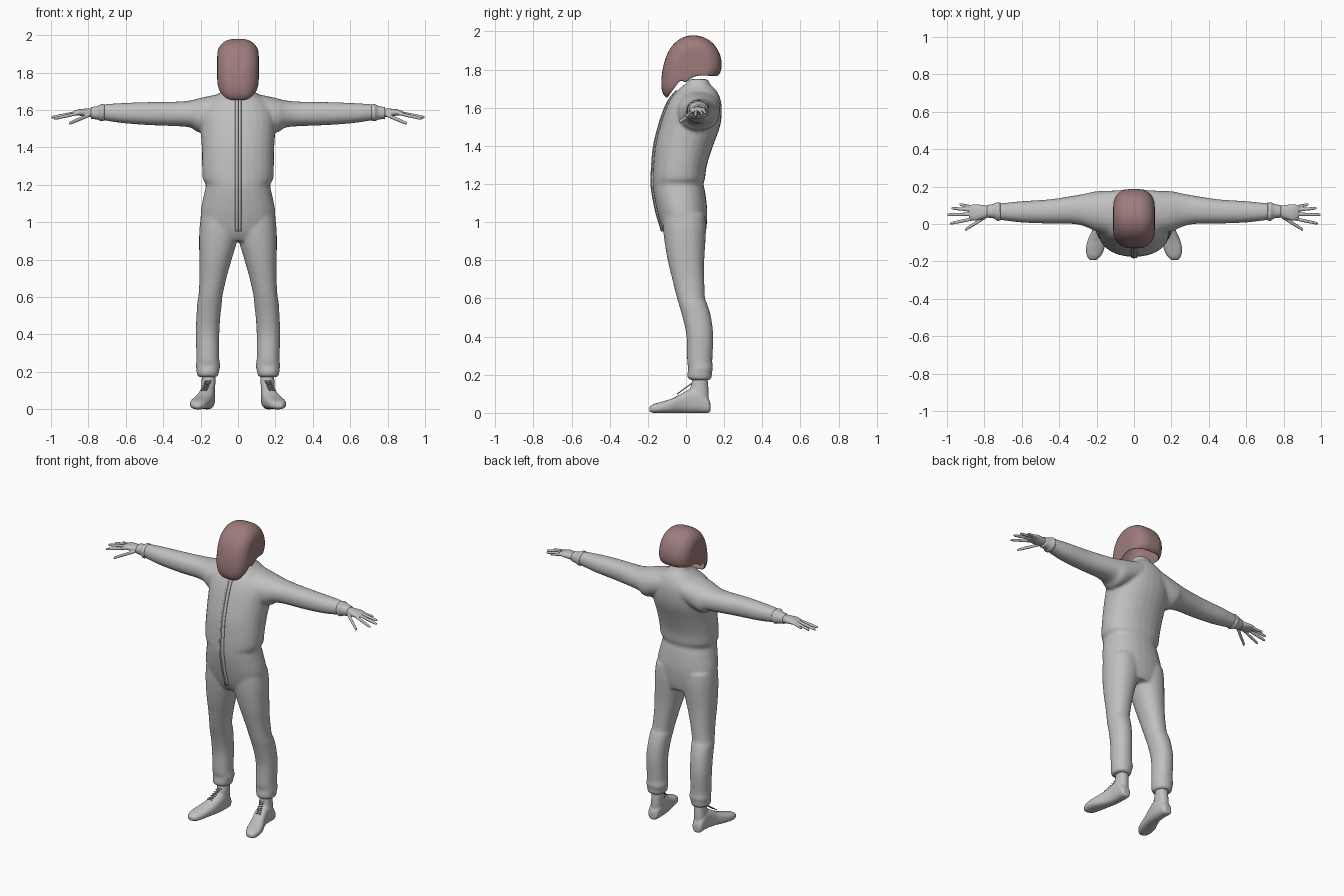
import bpy, bmesh, math
from mathutils import Vector

if "Cube" in bpy.data.objects:
    bpy.data.objects.remove(bpy.data.objects["Cube"])


def material(name, color):
    m = bpy.data.materials.new(name)
    m.use_nodes = True
    m.diffuse_color = color
    m.node_tree.nodes["Principled BSDF"].inputs["Base Color"].default_value = color
    return m


GREY = material("cloth grey", (0.53, 0.53, 0.53, 1))
RED = material("dusty red", (0.34, 0.2, 0.2, 1))


def catmull(p, q, r, s, t):
    return [0.5 * (2*b + (c - a)*t + (2*a - 5*b + 4*c - d)*t*t + (3*b - a - 3*c + d)*t**3)
            for a, b, c, d in zip(p, q, r, s)]


def refine(rings, steps=4):
    """Smoothly interpolate extra cross-sections."""
    out = []
    for i in range(len(rings) - 1):
        ends = [rings[max(i-1, 0)], rings[i], rings[i+1], rings[min(i+2, len(rings)-1)]]
        out += [catmull(*ends, k / steps) for k in range(steps)]
    return out + [rings[-1]]


def loft(bm, rings, axis, side=1, power=2.2, n=28):
    """Rings are (position on axis, min a, max a, min b, max b)."""
    a, b = [i for i in range(3) if i != axis]
    loops = []
    for pos, a0, a1, b0, b1 in refine(rings):
        loop = []
        for k in range(n):
            t = 2 * math.pi * k / n
            c, s = math.cos(t), math.sin(t)
            v = Vector((0, 0, 0))
            v[axis] = pos
            v[a] = (a0+a1)/2 + (a1-a0)/2 * math.copysign(abs(c)**(2/power), c)
            v[b] = (b0+b1)/2 + (b1-b0)/2 * math.copysign(abs(s)**(2/power), s)
            v.x *= side
            loop.append(bm.verts.new(v))
        loops.append(loop)
    for p, q in zip(loops, loops[1:]):
        for k in range(n):
            j = (k + 1) % n
            bm.faces.new((p[k], p[j], q[j], q[k]))
    bm.faces.new(loops[0])
    bm.faces.new(loops[-1])


def finish(bm, name, mat, voxel=None, smooth=4):
    bmesh.ops.recalc_face_normals(bm, faces=bm.faces)
    for f in bm.faces:
        f.smooth = True
    me = bpy.data.meshes.new(name)
    bm.to_mesh(me)
    bm.free()
    me.materials.append(mat)
    ob = bpy.data.objects.new(name, me)
    bpy.context.collection.objects.link(ob)
    if voxel:
        r = ob.modifiers.new("fuse", 'REMESH')
        r.mode = 'VOXEL'
        r.voxel_size = voxel
        r.use_smooth_shade = True
        s = ob.modifiers.new("soften", 'SMOOTH')
        s.factor = 0.5
        s.iterations = smooth
    return ob


# Jumpsuit: torso, sleeves and trouser legs fused into one garment
torso = [(.90, -.15, .15, -.09, .095), (.95, -.19, .19, -.12, .105), (1.05, -.2, .2, -.15, .112),
         (1.15, -.182, .182, -.17, .102), (1.2, -.172, .172, -.175, .092), (1.23, -.188, .188, -.175, .1),
         (1.3, -.192, .192, -.172, .11), (1.4, -.194, .194, -.162, .142), (1.5, -.2, .2, -.138, .178),
         (1.58, -.2, .2, -.112, .188), (1.64, -.17, .17, -.085, .182), (1.69, -.1, .1, -.045, .16),
         (1.72, -.065, .065, -.01, .13), (1.75, -.055, .055, .02, .115)]
sleeve = [(.08, -.06, .18, 1.53, 1.69), (.2, -.04, .175, 1.48, 1.665), (.25, -.018, .165, 1.505, 1.652),
          (.32, 0, .152, 1.513, 1.645), (.45, .002, .132, 1.518, 1.643), (.6, .008, .122, 1.528, 1.638),
          (.7, .02, .112, 1.542, 1.632), (.725, .024, .11, 1.546, 1.628)]
leg = [(.172, .112, .212, .02, .128), (.185, .104, .22, .008, .135), (.21, .1, .222, .008, .136),
       (.235, .094, .226, .012, .142), (.27, .1, .222, .006, .138), (.4, .1, .226, .003, .143),
       (.5, .094, .222, -.018, .132), (.57, .086, .218, -.038, .112), (.6, .084, .212, -.047, .1),
       (.7, .062, .206, -.072, .096), (.8, .034, .207, -.096, .096), (.9, .004, .208, -.113, .102),
       (.97, -.01, .206, -.12, .105), (1.04, 0, .198, -.12, .1)]
bm = bmesh.new()
loft(bm, torso, 2)
for side in (1, -1):
    loft(bm, sleeve, 0, side)
    loft(bm, leg, 2, side)
finish(bm, "jumpsuit", GREY, .009, 6)

# Zip flap down the front, following the chest
flap = [(r[0], -.016, .018, r[3] - .007, r[3] + .03) for r in torso[1:12]]
bm = bmesh.new()
loft(bm, flap, 2, power=6, n=24)
finish(bm, "zip_flap", GREY)
teeth = [(z, -.004, .002, b0 - .004, b1) for z, a0, a1, b0, b1 in flap]
bm = bmesh.new()
loft(bm, teeth, 2, power=4, n=12)
finish(bm, "zip_teeth", GREY)

# Hands, boots and laces for each side
FINGERS = [((.85, .09, 1.585), (.935, .105, 1.572), .008),
           ((.85, .073, 1.588), (.978, .085, 1.565), .009),
           ((.85, .052, 1.588), (1.0, .05, 1.56), .0095),
           ((.85, .03, 1.583), (.985, .002, 1.553), .009),
           ((.79, .04, 1.575), (.905, -.032, 1.527), .0105)]
palm = [(.71, .035, .1, 1.555, 1.62), (.76, .04, .095, 1.563, 1.61), (.8, .03, .1, 1.562, 1.608),
        (.85, .018, .106, 1.57, 1.604), (.88, .03, .1, 1.573, 1.595)]
cuff = [(.715, .02, .114, 1.545, 1.63), (.73, .016, .116, 1.54, 1.632),
        (.75, .03, .108, 1.548, 1.622), (.785, .034, .1, 1.553, 1.615)]
foot = [(.128, .145, .185, .008, .05), (.115, .13, .198, 0, .08), (.07, .122, .203, 0, .13),
        (.02, .124, .208, 0, .125), (-.03, .132, .222, 0, .097), (-.08, .145, .245, 0, .073),
        (-.13, .158, .257, 0, .058), (-.17, .176, .252, 0, .046), (-.192, .2, .238, .008, .032)]
shaft = [(.05, .125, .2, .01, .12), (.12, .122, .196, .02, .118),
         (.16, .12, .194, .03, .115), (.19, .122, .194, .032, .112)]
for side, label in ((1, "left"), (-1, "right")):
    bm = bmesh.new()
    loft(bm, palm, 0, side)
    for base, tip, r in FINGERS:
        rings = []
        for t, k in ((0, 1), (.5, 1), (.88, .9), (.97, .6), (1, .2)):
            x, y, z = Vector(base).lerp(Vector(tip), t)
            rings.append((x, y - r*k, y + r*k, z - r*k, z + r*k))
        loft(bm, rings, 0, side, 2, 12)
    finish(bm, label + "_hand", GREY, .0035, 3)

    bm = bmesh.new()
    loft(bm, cuff, 0, side)
    finish(bm, label + "_wrist_cuff", GREY)

    bm = bmesh.new()
    loft(bm, foot, 1, side, 2.6)
    loft(bm, shaft, 2, side)
    finish(bm, label + "_boot", GREY, .005, 3)

    # Criss-cross laces climbing the instep
    curve = bpy.data.curves.new(label + "_laces", 'CURVE')
    curve.dimensions = '3D'
    curve.bevel_depth = .003
    curve.bevel_resolution = 1
    for flip in (1, -1):
        line = curve.splines.new('POLY')
        line.points.add(6)
        for i, p in enumerate(line.points):
            t = i / 6
            sway = flip * (-1)**i * .016
            p.co = (side * (.182 - .024*t + sway), -.045 + .075*t, .1 + .055*t, 1)
    curve.materials.append(GREY)
    bpy.context.collection.objects.link(bpy.data.objects.new(label + "_laces", curve))

# Helmet: side profile swept across with rounded edges, open underneath
PROFILE = [(.16, 1.762), (.187, 1.785), (.19, 1.86), (.155, 1.932), (.1, 1.972), (.03, 1.985),
           (-.03, 1.967), (-.083, 1.92), (-.118, 1.84), (-.133, 1.74), (-.127, 1.675),
           (-.1, 1.648), (-.05, 1.708), (.02, 1.748), (.09, 1.758)]
RIM = {0, 12, 13, 14}
cy, cz = .03, 1.83
arc = [math.radians(a) for a in (0, 18, 36, 54, 72, 90)]
slices = [(-1, a) for a in reversed(arc)] + [(1, a) for a in arc]
bm = bmesh.new()
loops = []
for sign, a in slices:
    s = .45 + .55 * math.cos(a)
    loop = []
    for i, (y, z) in enumerate(PROFILE):
        sz = .85 + .15 * s if i in RIM else s
        loop.append(bm.verts.new((sign * (.027 + .085 * math.sin(a)), cy + (y-cy)*s, cz + (z-cz)*sz)))
    loops.append(loop)
for p, q in zip(loops, loops[1:]):
    for k in range(11 + 1):
        j = k + 1
        if k < 11:
            bm.faces.new((p[k], p[j], q[j], q[k]))
bm.faces.new(loops[0])
bm.faces.new(loops[-1])
helmet = finish(bm, "helmet", RED)
wall = helmet.modifiers.new("wall", 'SOLIDIFY')
wall.thickness = .01
wall.offset = -1
sub = helmet.modifiers.new("round", 'SUBSURF')
sub.levels = sub.render_levels = 2
